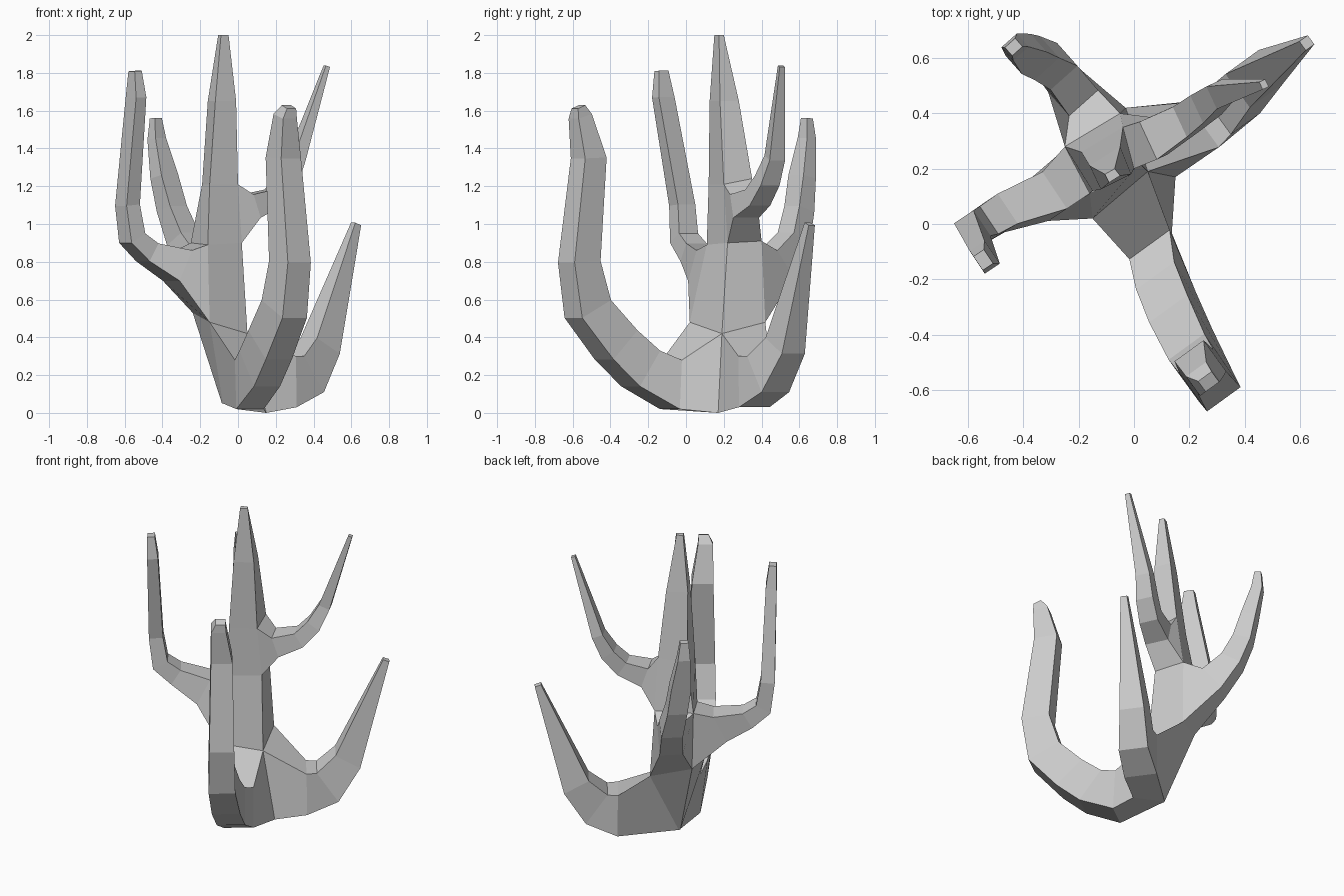
import bpy
from mathutils import Vector


def skin(name, rings, skip=(), closed_start=False):
    """Low-poly tube through four-cornered rings; skip leaves openings for branches."""
    n = len(rings)
    verts = [p for r in rings for p in r]
    faces = [(i * 4 + k, i * 4 + (k + 1) % 4, i * 4 + 4 + (k + 1) % 4, i * 4 + 4 + k)
             for i in range(n - 1) for k in range(4) if (i, k) not in skip]
    faces.append(tuple(range(n * 4 - 4, n * 4)))
    if closed_start:
        faces.append((3, 2, 1, 0))
    mesh = bpy.data.meshes.new(name)
    mesh.from_pydata(verts, [], faces)
    obj = bpy.data.objects.new(name, mesh)
    bpy.context.collection.objects.link(obj)
    return obj


# Trunk: diamond section, corners in order front, right, back, left
FRONT, RIGHT, BACK, LEFT = range(4)
trunk = [
    [(-0.08, 0.17, 0.05), (0.15, 0.17, 0.0), (-0.08, 0.19, 0.05), (-0.085, 0.18, 0.05)],
    [(-0.15, 0.02, 0.48), (0.05, 0.19, 0.42), (-0.03, 0.42, 0.48), (-0.24, 0.28, 0.53)],
    [(-0.16, 0.11, 0.89), (0.02, 0.22, 0.90), (-0.05, 0.40, 0.91), (-0.25, 0.28, 0.90)],
    [(-0.15, 0.12, 1.21), (0.00, 0.20, 1.21), (-0.04, 0.35, 1.24), (-0.19, 0.26, 1.21)],
    [(-0.12, 0.125, 1.65), (-0.01, 0.18, 1.65), (-0.05, 0.28, 1.65), (-0.16, 0.21, 1.65)],
    [(-0.09, 0.15, 2.0), (-0.05, 0.175, 2.0), (-0.07, 0.20, 2.0), (-0.105, 0.18, 2.0)],
]
openings = []


def branch(name, level, face, aim, path):
    """Grow a rectangular limb out of a trunk face along (x, y, z, width, depth)."""
    openings.append((level, face))
    lo, hi, nxt = trunk[level], trunk[level + 1], (face + 1) % 4
    root = [lo[nxt], hi[nxt], hi[face], lo[face]]
    pts = [sum((Vector(p) for p in root), Vector()) / 4] + [Vector(p[:3]) for p in path]
    side = Vector((-aim[1], aim[0], 0)).normalized()
    rings = [root]
    for i in range(1, len(pts)):
        p, (w, d) = pts[i], path[i - 1][3:]
        t = (p - pts[i - 1]).normalized()
        if i < len(pts) - 1:
            t += (pts[i + 1] - p).normalized()
        s, u = side * w / 2, t.cross(side).normalized() * d / 2
        rings.append([p + s - u, p + s + u, p - s + u, p - s - u])
    # reverse each ring so faces point outwards
    return skin(name, [r[::-1] for r in rings])


# Big hooked branch at the front
branch("front_branch", 0, FRONT, (0.58, -0.8), [
    (0.06, -0.08, 0.15, 0.18, 0.26), (0.115, -0.24, 0.235, 0.17, 0.23),
    (0.17, -0.37, 0.36, 0.17, 0.22), (0.245, -0.52, 0.55, 0.16, 0.21),
    (0.275, -0.565, 0.80, 0.15, 0.17), (0.24, -0.515, 1.35, 0.13, 0.14),
    (0.25, -0.56, 1.57, 0.09, 0.09), (0.27, -0.57, 1.62, 0.06, 0.05)])

# Low branch on the right, sweeping back
branch("right_branch", 0, RIGHT, (0.58, 0.42), [
    (0.25, 0.36, 0.165, 0.20, 0.27), (0.35, 0.435, 0.205, 0.18, 0.23),
    (0.435, 0.525, 0.355, 0.15, 0.17), (0.625, 0.655, 1.0, 0.04, 0.04)])

# Left branch
branch("left_branch", 1, LEFT, (-0.45, -0.30), [
    (-0.32, 0.10, 0.78, 0.16, 0.18), (-0.48, 0.04, 0.85, 0.13, 0.11),
    (-0.56, -0.01, 0.925, 0.12, 0.10), (-0.585, -0.02, 1.10, 0.11, 0.085),
    (-0.54, -0.12, 1.67, 0.10, 0.065), (-0.545, -0.13, 1.81, 0.06, 0.045)])

# Back left branch
branch("back_left_branch", 1, BACK, (-0.32, 0.36), [
    (-0.22, 0.48, 0.79, 0.14, 0.18), (-0.29, 0.57, 0.92, 0.13, 0.13),
    (-0.35, 0.60, 1.08, 0.12, 0.11), (-0.39, 0.615, 1.25, 0.12, 0.09),
    (-0.43, 0.64, 1.45, 0.075, 0.065), (-0.435, 0.64, 1.56, 0.05, 0.04)])

# Upper branch on the back right
branch("upper_right_branch", 2, RIGHT, (0.54, 0.25), [
    (0.07, 0.31, 1.095, 0.15, 0.13), (0.19, 0.38, 1.14, 0.12, 0.10),
    (0.26, 0.43, 1.23, 0.11, 0.09), (0.31, 0.47, 1.35, 0.09, 0.07),
    (0.47, 0.505, 1.835, 0.03, 0.025)])

# Trunk, open where the branches join
skin("trunk", trunk, openings, True)
